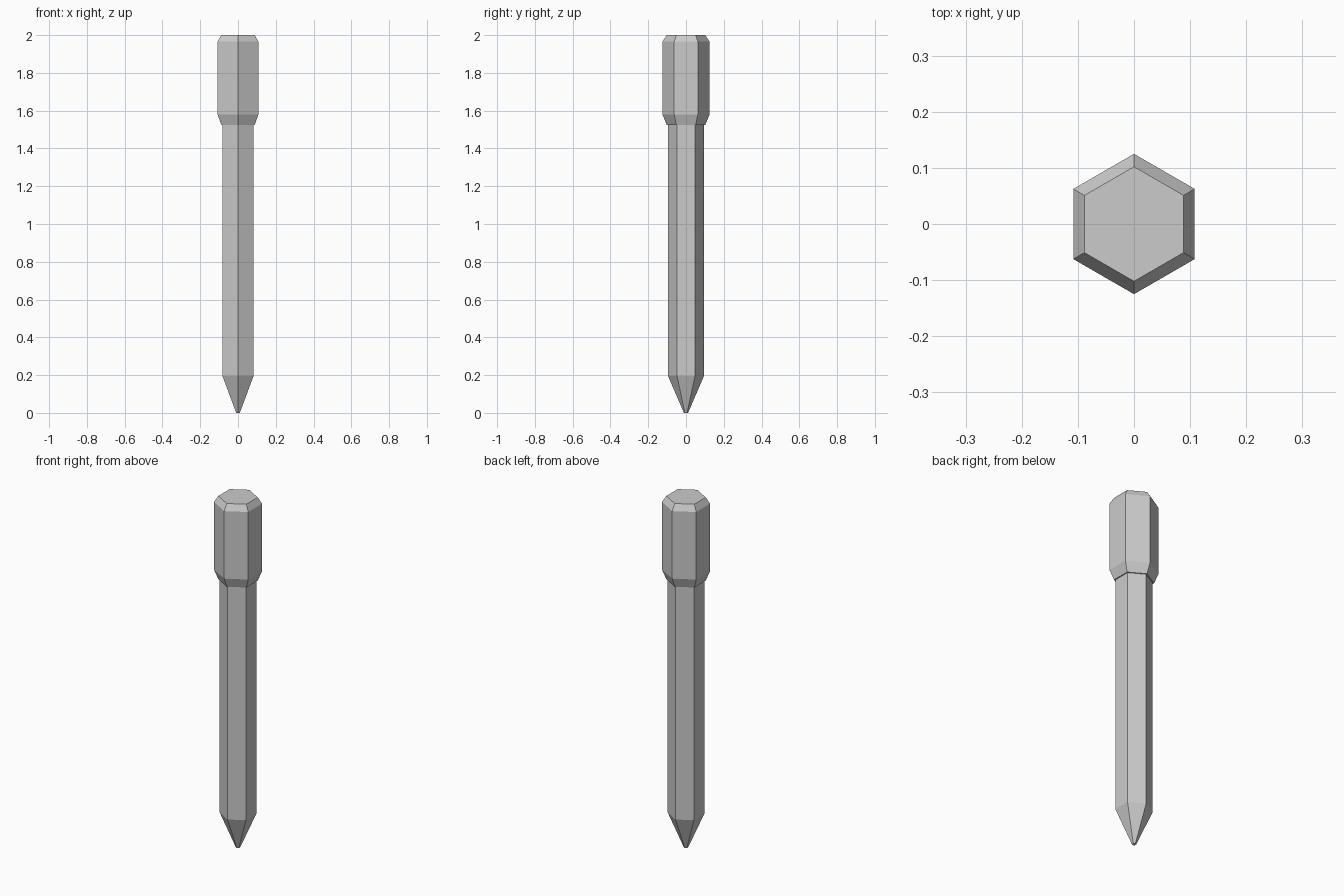
import bpy, bmesh
from math import sin, cos, pi

if "Cube" in bpy.data.objects:
    bpy.data.objects.remove(bpy.data.objects["Cube"])

SIDES = 6


def hex_loft(name, profile, cap_bottom=False, cap_top=False):
    """Loft hexagonal rings given as (corner radius, height); corners on +-y."""
    bm = bmesh.new()
    rings = [[bm.verts.new((r * sin(2 * pi * i / SIDES), -r * cos(2 * pi * i / SIDES), z))
              for i in range(SIDES)] for r, z in profile]
    for low, high in zip(rings, rings[1:]):
        for i in range(SIDES):
            j = (i + 1) % SIDES
            bm.faces.new((low[i], low[j], high[j], high[i]))
    if cap_bottom:
        bm.faces.new(rings[0][::-1])
    if cap_top:
        bm.faces.new(rings[-1])
    mesh = bpy.data.meshes.new(name)
    bm.to_mesh(mesh)
    bm.free()
    obj = bpy.data.objects.new(name, mesh)
    bpy.context.collection.objects.link(obj)
    return obj


# Pointed shaft with a tiny blunt tip
hex_loft("shaft", [(0.011, 0.0), (0.095, 0.195), (0.095, 1.525)], cap_bottom=True)

# Wider head: narrow ledge, lower taper, straight body, top chamfer
hex_loft("head", [(0.095, 1.525), (0.102, 1.525), (0.125, 1.58),
                  (0.125, 1.965), (0.102, 2.0)], cap_top=True)
